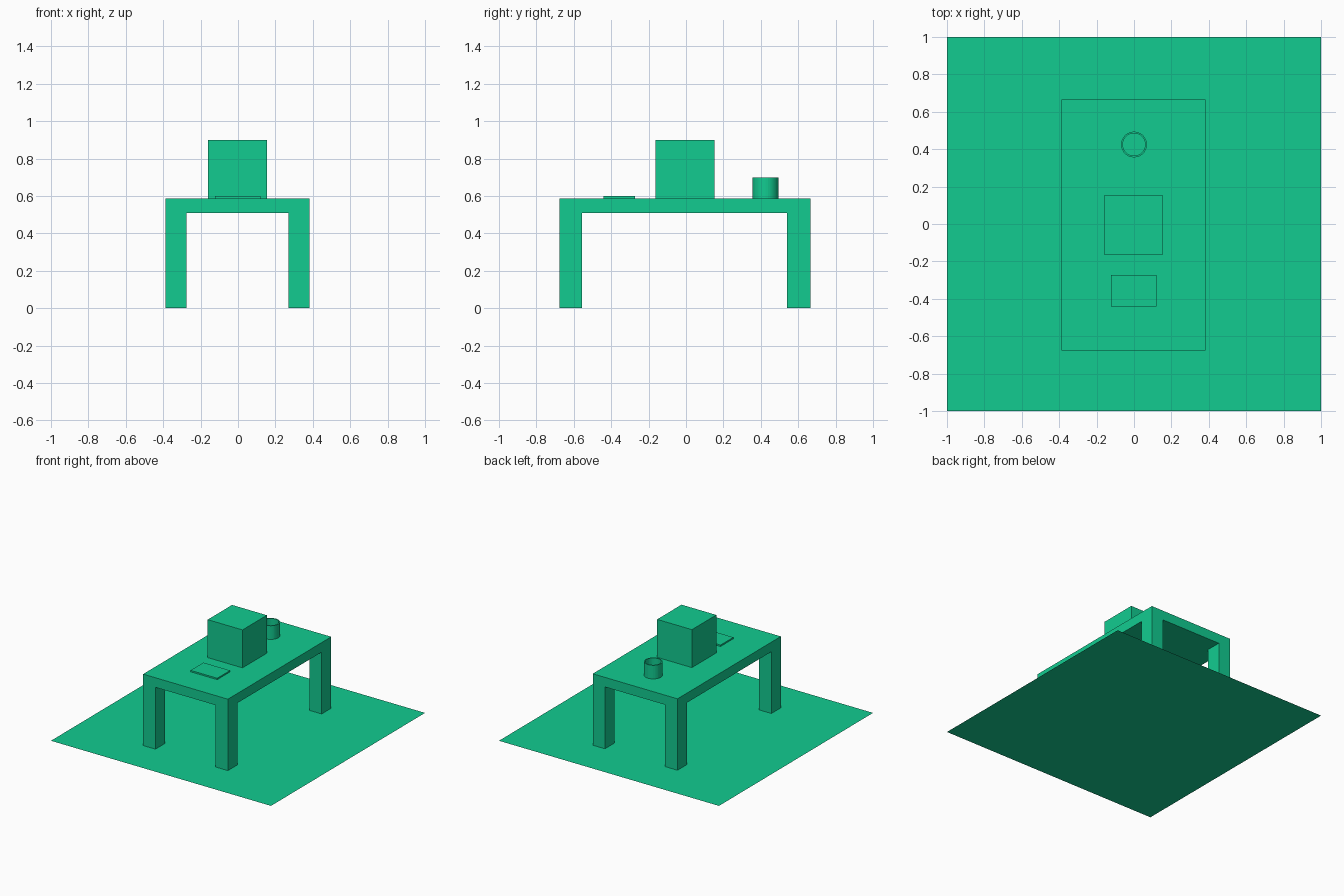
import bpy, bmesh

if "Cube" in bpy.data.objects:
    bpy.data.objects.remove(bpy.data.objects["Cube"])

green = bpy.data.materials.new("green")
green.diffuse_color = (0.006, 0.6, 0.28, 1)
green.use_nodes = True
green.node_tree.nodes["Principled BSDF"].inputs["Base Color"].default_value = green.diffuse_color


def finish(bm, name):
    bmesh.ops.recalc_face_normals(bm, faces=bm.faces)
    mesh = bpy.data.meshes.new(name)
    bm.to_mesh(mesh)
    bm.free()
    mesh.materials.append(green)
    obj = bpy.data.objects.new(name, mesh)
    bpy.context.collection.objects.link(obj)
    return obj


def box(name, lo, hi):
    bm = bmesh.new()
    bmesh.ops.create_cube(bm, size=1)
    for v in bm.verts:
        v.co = [a + (c + 0.5) * (b - a) for a, b, c in zip(lo, hi, v.co)]
    return finish(bm, name)


def extrude(bm, faces, dz):
    # Extrude a region of faces straight up or down, replacing the originals
    geom = bmesh.ops.extrude_face_region(bm, geom=faces)["geom"]
    verts = [g for g in geom if isinstance(g, bmesh.types.BMVert)]
    bmesh.ops.translate(bm, verts=verts, vec=(0, 0, dz))
    return [g for g in geom if isinstance(g, bmesh.types.BMFace)]


# Floor sheet
bm = bmesh.new()
bmesh.ops.create_grid(bm, x_segments=1, y_segments=1, size=1)
finish(bm, "floor")

# Table: 3 x 3 underside, slab extruded up, corner faces extruded down as legs
TOP, UNDER, FOOT = 0.588, 0.509, 0.001
xs = (-0.388, -0.276, 0.271, 0.382)
ys = (-0.677, -0.555, 0.541, 0.665)
bm = bmesh.new()
grid = [[bm.verts.new((x, y, UNDER)) for y in ys] for x in xs]
cells = {}
for i in range(3):
    for j in range(3):
        cells[i, j] = bm.faces.new((grid[i][j], grid[i][j + 1],
                                    grid[i + 1][j + 1], grid[i + 1][j]))
bottom = list(bm.faces)
corner_centres = [cells[i, j].calc_center_median() for i in (0, 2) for j in (0, 2)]
slab = bmesh.ops.extrude_face_region(bm, geom=bottom, use_keep_orig=True)["geom"]
bmesh.ops.translate(bm, verts=[g for g in slab if isinstance(g, bmesh.types.BMVert)],
                    vec=(0, 0, TOP - UNDER))
bmesh.ops.recalc_face_normals(bm, faces=bm.faces)
for centre in corner_centres:
    face = min(bm.faces, key=lambda f: (f.calc_center_median() - centre).length)
    extrude(bm, [face], FOOT - UNDER)
    if face.is_valid:
        bm.faces.remove(face)
bmesh.ops.dissolve_limit(bm, angle_limit=0.01, verts=bm.verts, edges=bm.edges)
finish(bm, "table")

# Things on the table
box("cube_block", (-0.161, -0.163, TOP), (0.155, 0.153, 0.9))
box("flat_book", (-0.122, -0.441, TOP), (0.12, -0.274, 0.6))

# Hollow cup: rim inset, then pushed down inside
bm = bmesh.new()
bmesh.ops.create_cone(bm, cap_ends=True, segments=32, radius1=0.069, radius2=0.069,
                      depth=0.112)
bmesh.ops.translate(bm, verts=bm.verts, vec=(0, 0.425, TOP + 0.056))
cap = max(bm.faces, key=lambda f: f.calc_center_median().z)
bmesh.ops.inset_individual(bm, faces=[cap], thickness=0.009)
extrude_faces = extrude(bm, [cap], -0.1)
if cap.is_valid:
    bm.faces.remove(cap)
finish(bm, "cup")
